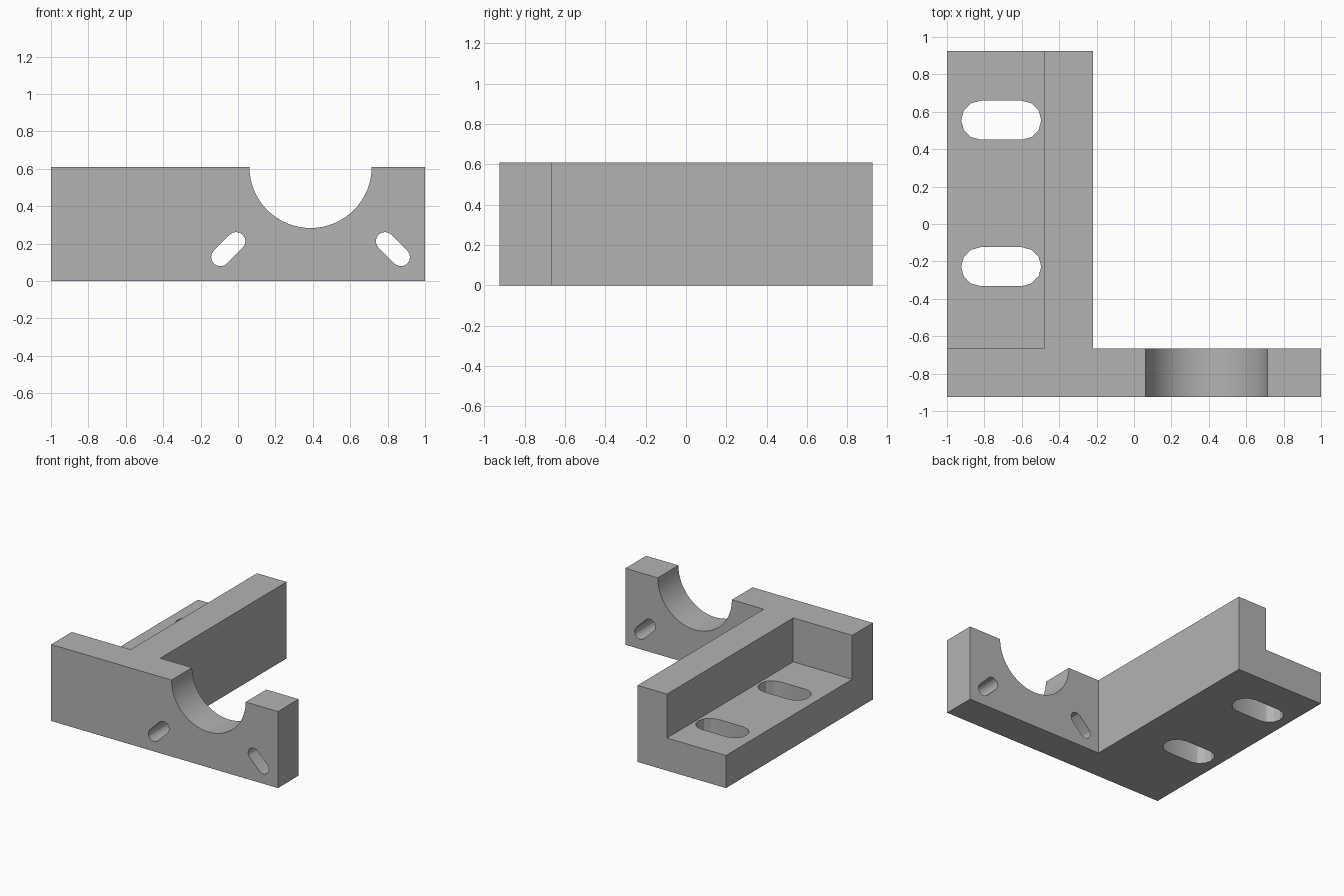
import bpy
import bmesh
from math import sin, cos, pi, radians
from mathutils import Vector

if "Cube" in bpy.data.objects:
    bpy.data.objects.remove(bpy.data.objects["Cube"])

X0, X1, Y0, Y1, TOP = -1.0, 1.0, -0.925, 0.925, 0.61
WALL = 0.26                       # shared wall and floor thickness
WEB_X = -0.48                     # outer side of the upright web
PLATE_Y = Y0 + WALL               # back of the front plate

gray = bpy.data.materials.new("plain gray")
gray.use_nodes = True
gray.diffuse_color = (0.45, 0.45, 0.45, 1)
gray.node_tree.nodes["Principled BSDF"].inputs["Base Color"].default_value = gray.diffuse_color


def prism(name, outline, axis, lo, hi):
    """Extrude a 2D outline along z (outline in xy) or y (outline in xz)."""
    bm = bmesh.new()
    place = (lambda a, b: (a, b, lo)) if axis == "z" else (lambda a, b: (a, lo, b))
    face = bm.faces.new([bm.verts.new(place(a, b)) for a, b in outline])
    ext = bmesh.ops.extrude_face_region(bm, geom=[face])
    step = Vector((0, 0, hi - lo)) if axis == "z" else Vector((0, hi - lo, 0))
    bmesh.ops.translate(bm, vec=step, verts=[v for v in ext["geom"] if isinstance(v, bmesh.types.BMVert)])
    bmesh.ops.recalc_face_normals(bm, faces=bm.faces)
    mesh = bpy.data.meshes.new(name)
    bm.to_mesh(mesh)
    bm.free()
    obj = bpy.data.objects.new(name, mesh)
    bpy.context.collection.objects.link(obj)
    mesh.materials.append(gray)
    return obj


def slot(cx, cy, half, radius, angle, steps):
    """Outline of a rounded slot; half is the distance from centre to each end arc."""
    points = []
    for end in (0, pi):
        for i in range(steps + 1):
            t = angle + end - pi / 2 + pi * i / steps
            points.append((cx + half * cos(angle + end) + radius * cos(t),
                           cy + half * sin(angle + end) + radius * sin(t)))
    return points


def rectangle(a0, b0, a1, b1):
    return [(a0, b0), (a1, b0), (a1, b1), (a0, b1)]


# L-shaped body: front plate plus the long arm
arm_x = WEB_X + WALL
bracket = prism("bracket", [(X0, Y0), (X1, Y0), (X1, PLATE_Y), (arm_x, PLATE_Y),
                            (arm_x, Y1), (X0, Y1)], "z", 0, TOP)

# Open pocket that leaves the floor and the upright web
cutters = [prism("pocket_cutter", rectangle(X0 - 0.2, PLATE_Y, WEB_X, Y1 + 0.2), "z", WALL, 1)]

# Mounting slots through the floor
for y in (0.555, -0.228):
    cutters.append(prism("floor_slot_cutter", slot(-0.71, y, 0.11, 0.104, 0, 6), "z", -0.2, 0.45))

# Half-round cradle and the pair of slanted slots in the front plate
cradle_x, cradle_r = 0.388, 0.327
circle = [(cradle_x + cradle_r * cos(2 * pi * i / 64), TOP + cradle_r * sin(2 * pi * i / 64))
          for i in range(64)]
cutters.append(prism("cradle_cutter", circle, "y", Y0 - 0.1, PLATE_Y + 0.1))
for side in (-1, 1):
    outline = slot(cradle_x + side * 0.44, 0.17, 0.06, 0.049, -side * pi / 4, 8)
    cutters.append(prism("plate_slot_cutter", outline, "y", Y0 - 0.1, PLATE_Y + 0.1))

# Cut everything out, then drop the cutters
bpy.context.view_layer.objects.active = bracket
for cutter in cutters:
    cutter.hide_render = True
    mod = bracket.modifiers.new("cut", "BOOLEAN")
    mod.operation = "DIFFERENCE"
    mod.solver = "EXACT"
    mod.object = cutter
    bpy.ops.object.modifier_apply(modifier=mod.name)
    bpy.data.objects.remove(cutter)

bpy.ops.object.select_all(action="DESELECT")
bracket.select_set(True)
bpy.ops.object.shade_smooth_by_angle(angle=radians(20))
